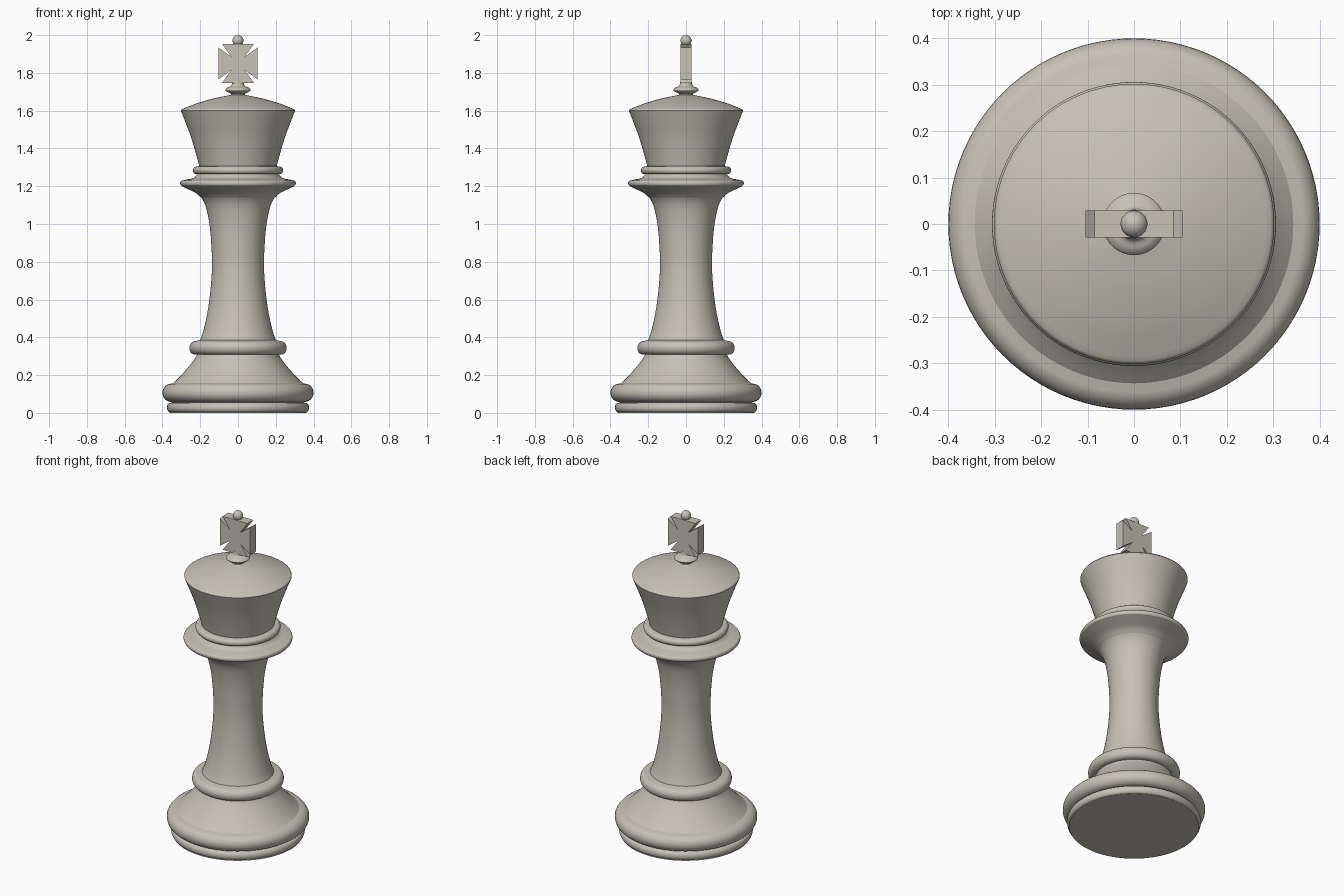
import bpy, bmesh, math
from mathutils import Vector

cube = bpy.data.objects.get("Cube")
if cube:
    bpy.data.objects.remove(cube)

stone = bpy.data.materials.new("warm_grey_stone")
stone.use_nodes = True
colour = (0.57, 0.54, 0.47, 1)
stone.diffuse_color = colour
stone.node_tree.nodes["Principled BSDF"].inputs["Base Color"].default_value = colour

SIDES = 96


def finish(name, bm, smooth=True):
    bmesh.ops.recalc_face_normals(bm, faces=bm.faces)
    mesh = bpy.data.meshes.new(name)
    bm.to_mesh(mesh)
    bm.free()
    mesh.materials.append(stone)
    obj = bpy.data.objects.new(name, mesh)
    bpy.context.collection.objects.link(obj)
    if smooth:
        bpy.ops.object.select_all(action="DESELECT")
        obj.select_set(True)
        bpy.context.view_layer.objects.active = obj
        bpy.ops.object.shade_smooth_by_angle(angle=math.radians(35))
    return obj


def curve(points, steps=6):
    """Smooth curve passing through every (radius, height) point."""
    p = [Vector(q) for q in points]
    p = [2 * p[0] - p[1]] + p + [2 * p[-1] - p[-2]]
    out = []
    for a, b, c, d in zip(p, p[1:], p[2:], p[3:]):
        for i in range(steps):
            t = i / steps
            out.append(0.5 * (2 * b + (c - a) * t + (2 * a - 5 * b + 4 * c - d) * t * t
                              + (3 * b - a - 3 * c + d) * t ** 3))
    return out + [p[-2]]


def rim(inner, outer, low, high, steps=14):
    """Rounded outer edge of a turned ring."""
    mid, half = (low + high) / 2, (high - low) / 2
    angles = [math.pi * (i / steps - 0.5) for i in range(steps + 1)]
    return [(inner + (outer - inner) * math.cos(a), mid + half * math.sin(a)) for a in angles]


def lathe(name, profile):
    """Spin a profile around z and close its ends."""
    bm = bmesh.new()
    rings = []
    for r, z in profile:
        rings.append([bm.verts.new((r * math.cos(2 * math.pi * i / SIDES),
                                    r * math.sin(2 * math.pi * i / SIDES), z))
                      for i in range(SIDES)])
    for low, high in zip(rings, rings[1:]):
        for i in range(SIDES):
            j = (i + 1) % SIDES
            bm.faces.new((low[i], low[j], high[j], high[i]))
    bm.faces.new(rings[0])
    bm.faces.new(rings[-1])
    return finish(name, bm)


# Base
lathe("foot", [(0.365, 0)] + rim(0.36, 0.376, 0.004, 0.052) + [(0.345, 0.056)])
lathe("base_bulge", [(0.345, 0.05)] + rim(0.352, 0.4, 0.058, 0.155) + [(0.335, 0.162)])
lathe("base_slope", curve([(0.345, 0.157), (0.31, 0.19), (0.265, 0.24), (0.23, 0.285), (0.212, 0.32)]))
lathe("base_ring", [(0.2, 0.308)] + rim(0.225, 0.258, 0.308, 0.38) + [(0.19, 0.388)])

# Stem
lathe("stem", curve([(0.205, 0.375), (0.185, 0.43), (0.164, 0.52), (0.148, 0.63), (0.138, 0.76),
                     (0.14, 0.87), (0.15, 0.99), (0.17, 1.09), (0.195, 1.14), (0.222, 1.165)]))

# Collar and the small ring on it
lathe("collar", curve([(0.195, 1.14), (0.225, 1.165), (0.27, 1.187), (0.298, 1.2)])
      + rim(0.295, 0.306, 1.201, 1.23) + curve([(0.28, 1.234), (0.235, 1.244), (0.215, 1.265)]))
lathe("collar_ring", [(0.2, 1.262)] + rim(0.22, 0.239, 1.264, 1.304) + [(0.19, 1.31)])

# Head with its domed top
lathe("head", curve([(0.202, 1.295), (0.222, 1.37), (0.249, 1.46), (0.275, 1.53), (0.3, 1.594)])
      + [(0.302, 1.6), (0.299, 1.606)]
      + curve([(0.295, 1.609), (0.22, 1.638), (0.14, 1.662), (0.07, 1.677), (0.035, 1.684)]))

# Finial
lathe("finial_knob", curve([(0.045, 1.677), (0.036, 1.688), (0.058, 1.7), (0.067, 1.71),
                            (0.056, 1.722), (0.036, 1.732), (0.03, 1.755)]))

# Cross: one quarter of the outline turned four times, then given thickness
REACH, FLARE, NOTCH, DEPTH = 0.104, 0.085, 0.034, 0.029
bm = bmesh.new()
outline = []
for k in range(4):
    c, s = round(math.cos(k * math.pi / 2)), round(math.sin(k * math.pi / 2))
    for x, z in ((REACH, -FLARE), (REACH, FLARE), (NOTCH, NOTCH)):
        outline.append(bm.verts.new((x * c - z * s, -DEPTH, 1.85 + x * s + z * c)))
front = bm.faces.new(outline)
back = bmesh.ops.extrude_face_region(bm, geom=[front])["geom"]
bmesh.ops.translate(bm, vec=(0, 2 * DEPTH, 0),
                    verts=[v for v in back if isinstance(v, bmesh.types.BMVert)])
finish("cross", bm, smooth=False)

# Ball on top
bm = bmesh.new()
bmesh.ops.create_uvsphere(bm, u_segments=32, v_segments=16, radius=0.029)
bmesh.ops.translate(bm, verts=bm.verts, vec=(0, 0, 1.971))
finish("top_ball", bm)
